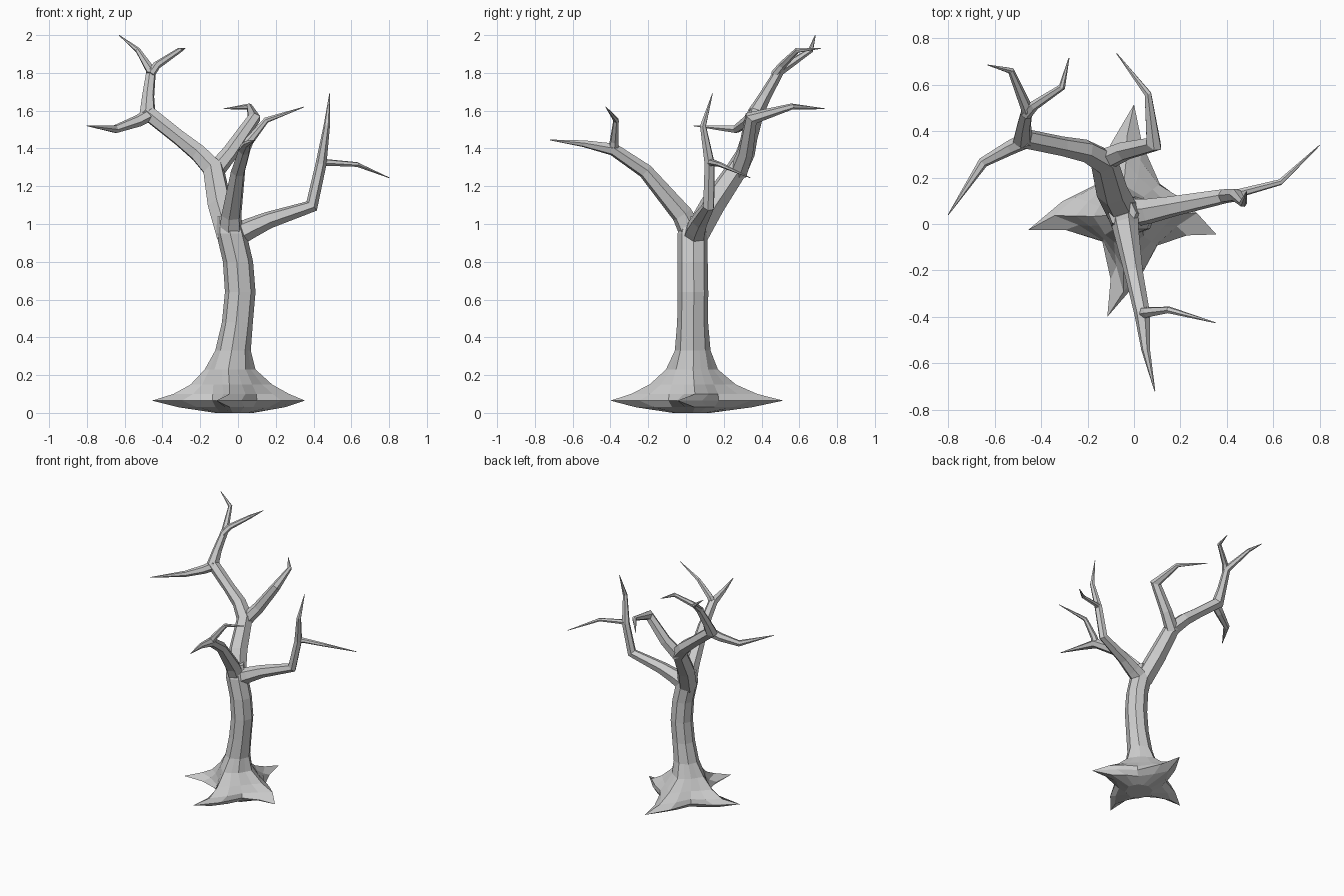
import bpy, bmesh
from math import cos, sin, tau
from mathutils import Vector


def make_object(name, rings):
    """Loft a list of closed rings into a capped flat-shaded mesh."""
    bm = bmesh.new()
    loops = [[bm.verts.new(p) for p in ring] for ring in rings]
    n = len(loops[0])
    for a, b in zip(loops, loops[1:]):
        for i in range(n):
            j = (i + 1) % n
            bm.faces.new((a[i], a[j], b[j], b[i]))
    bm.faces.new(loops[0][::-1])
    bm.faces.new(loops[-1])
    bmesh.ops.recalc_face_normals(bm, faces=bm.faces[:])
    mesh = bpy.data.meshes.new(name)
    bm.to_mesh(mesh)
    bm.free()
    obj = bpy.data.objects.new(name, mesh)
    bpy.context.collection.objects.link(obj)
    return obj


def limb(name, path, sides=6):
    """Tapered tube with mitred bends; path holds (x, y, z, radius)."""
    pts = [Vector(p[:3]) for p in path]
    dirs = [(b - a).normalized() for a, b in zip(pts, pts[1:])]
    dirs.append(dirs[-1])
    d = dirs[0]
    u = d.orthogonal().normalized()
    rings = []
    for k, p in enumerate(pts):
        m = d + dirs[k]
        v = d.cross(u)
        ring = []
        for i in range(sides):
            a = tau * (i + 0.5) / sides
            off = (u * cos(a) + v * sin(a)) * path[k][3]
            ring.append(p + off - d * (off.dot(m) / d.dot(m)))
        rings.append(ring)
        u = d.rotation_difference(dirs[k]) @ u
        d = dirs[k]
    return make_object(name, rings)


# Trunk flaring into four hooked roots: star rings fading to an octagon
base = Vector((-0.02, 0.03))
tips = [Vector(t) - base for t in
        ((0.355, -0.045), (0.0, 0.515), (-0.455, -0.025), (-0.115, -0.40))]
bends = [Vector(t).normalized() for t in
         ((1, 0.06), (-0.03, 1), (-1, 0.02), (-0.08, -1))]
hooks = [Vector(t) for t in ((0, 0.02), (-0.02, 0), (0, 0.025), (0.025, 0))]
valley = (1.05, 1.08, 0.85, 0.93)
# z, centre x, centre y, valley radius, root extension
levels = [
    (0.00, -0.02, 0.03, 0.10, 0.0), (0.03, -0.02, 0.03, 0.155, 0.5),
    (0.065, -0.02, 0.03, 0.185, 1.0), (0.10, -0.02, 0.03, 0.18, 0.55),
    (0.15, -0.028, 0.03, 0.155, 0.24), (0.23, -0.04, 0.03, 0.117, 0.06),
    (0.33, -0.026, 0.035, 0.091, 0.01), (0.48, -0.003, 0.035, 0.082, 0.0),
    (0.64, 0.012, 0.037, 0.081, 0.0), (0.80, 0.0, 0.035, 0.08, 0.0),
    (0.95, -0.035, 0.035, 0.08, 0.0), (1.04, -0.05, 0.045, 0.06, 0.0)]
rings = []
for z, cx, cy, r, ext in levels:
    ends, dips, ring = [], [], []
    for i, t in enumerate(tips):
        out = t.normalized() if ext == 1.0 else bends[i]
        ends.append(out * (r + ext * (t.length - r)))
        scale = 1 + (valley[i] - 1) * min(1, ext * 3)
        dips.append((bends[i] + bends[(i + 1) % 4]).normalized() * r * scale)
    for i in range(4):
        j = (i + 1) % 4
        ring += [ends[i], (ends[i] + dips[i]) / 2 + hooks[i] * ext,
                 dips[i], (dips[i] + ends[j]) / 2 + hooks[j] * ext]
    rings.append([(cx + p.x, cy + p.y, z) for p in ring])
make_object("trunk_and_roots", rings)

# Rear limb, carrying on to the highest twig
limb("rear_limb", [
    (-0.045, 0.045, 0.93, 0.07), (-0.095, 0.14, 1.10, 0.068),
    (-0.13, 0.27, 1.29, 0.058), (-0.21, 0.315, 1.375, 0.05),
    (-0.31, 0.335, 1.455, 0.043), (-0.48, 0.37, 1.59, 0.043),
    (-0.475, 0.42, 1.68, 0.033), (-0.46, 0.495, 1.81, 0.026),
    (-0.53, 0.66, 1.92, 0.014), (-0.63, 0.685, 2.0, 0.002)])
limb("rear_limb_top_twig", [
    (-0.465, 0.47, 1.79, 0.024), (-0.43, 0.51, 1.84, 0.021),
    (-0.31, 0.59, 1.92, 0.014), (-0.28, 0.715, 1.93, 0.002)])
limb("rear_limb_left_twig", [
    (-0.455, 0.365, 1.585, 0.036), (-0.53, 0.33, 1.545, 0.032),
    (-0.65, 0.265, 1.502, 0.022), (-0.80, 0.04, 1.52, 0.002)])
limb("rear_limb_right_fork", [
    (-0.13, 0.275, 1.27, 0.05), (-0.04, 0.315, 1.38, 0.043),
    (0.085, 0.345, 1.56, 0.034), (0.06, 0.56, 1.622, 0.016),
    (-0.075, 0.735, 1.61, 0.002)])

# Right limb
limb("right_limb", [
    (-0.03, 0.045, 0.93, 0.065), (0.06, 0.055, 0.975, 0.056),
    (0.16, 0.075, 1.02, 0.046), (0.39, 0.12, 1.095, 0.032),
    (0.44, 0.125, 1.32, 0.029), (0.47, 0.09, 1.52, 0.017),
    (0.485, 0.14, 1.69, 0.002)])
limb("right_limb_twig", [
    (0.435, 0.125, 1.325, 0.022), (0.48, 0.14, 1.325, 0.018),
    (0.63, 0.18, 1.315, 0.013), (0.80, 0.34, 1.245, 0.002)])

# Front limb
limb("front_limb", [
    (-0.04, 0.04, 0.93, 0.067), (-0.035, -0.02, 1.05, 0.056),
    (0.0, -0.215, 1.28, 0.04), (0.035, -0.385, 1.395, 0.034),
    (0.05, -0.54, 1.425, 0.019), (0.09, -0.72, 1.445, 0.002)])
limb("front_limb_twig", [
    (0.035, -0.385, 1.39, 0.028), (0.06, -0.38, 1.44, 0.024),
    (0.15, -0.37, 1.55, 0.015), (0.35, -0.425, 1.62, 0.002)])
